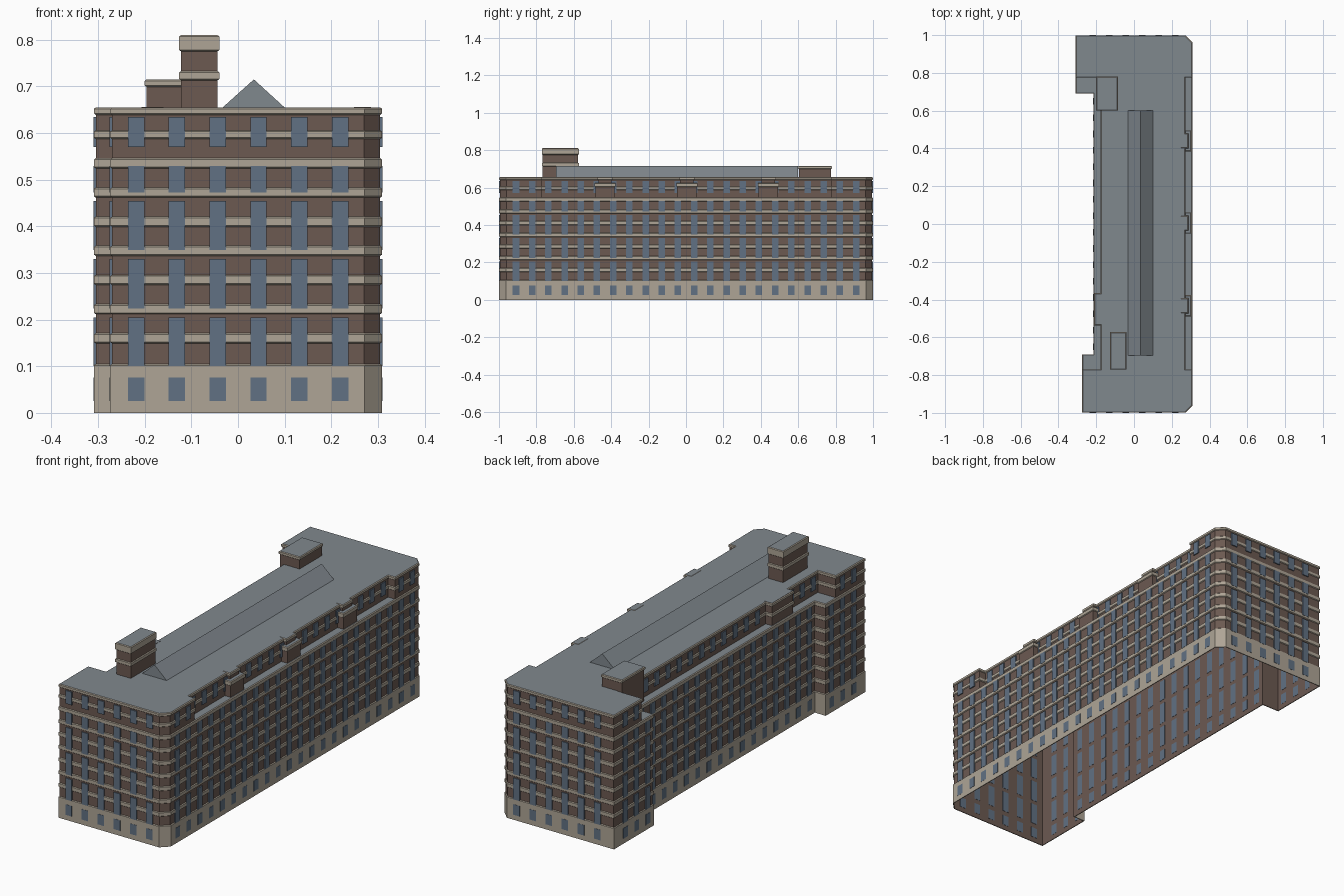
import bpy, bmesh
from mathutils import Vector

if "Cube" in bpy.data.objects:
    bpy.data.objects.remove(bpy.data.objects["Cube"])


def material(name, rgb):
    m = bpy.data.materials.new(name)
    m.diffuse_color = (*rgb, 1)
    m.use_nodes = True
    m.node_tree.nodes["Principled BSDF"].inputs["Base Color"].default_value = m.diffuse_color
    return m


BRICK = material("brown_brick", (0.150, 0.101, 0.083))
STONE = material("beige_stone", (0.425, 0.376, 0.305))
ROOF = material("grey_roof", (0.216, 0.246, 0.270))
GLASS = material("blue_glass", (0.120, 0.165, 0.227))
OUT = 0.004      # how far stone bands stand out from the brick


def finish(bm, name, mats):
    me = bpy.data.meshes.new(name)
    bm.to_mesh(me)
    bm.free()
    for m in mats:
        me.materials.append(m)
    ob = bpy.data.objects.new(name, me)
    bpy.context.collection.objects.link(ob)
    return ob


def offset(poly, d):
    """Mitred outward offset of a counter-clockwise outline."""
    res = []
    for i, p in enumerate(poly):
        p = Vector(p)
        a = (p - Vector(poly[i - 1])).normalized()
        b = (Vector(poly[(i + 1) % len(poly)]) - p).normalized()
        na, nb = Vector((a.y, -a.x)), Vector((b.y, -b.x))
        res.append(p + (na + nb) * d / (1 + na.dot(nb)))
    return res


def rect(x0, x1, y0, y1):
    return [(x0, y0), (x1, y0), (x1, y1), (x0, y1)]


def block(name, poly, z0, z1, bands):
    """Open-bottomed brick prism with a flat roof and projecting stone bands."""
    bm = bmesh.new()

    def loft(profile, mat):
        rings = [[bm.verts.new((p.x, p.y, z)) for p in offset(poly, d)] for d, z in profile]
        n = len(poly)
        for lo, hi in zip(rings, rings[1:]):
            for i in range(n):
                j = (i + 1) % n
                bm.faces.new((lo[i], lo[j], hi[j], hi[i])).material_index = mat
        return rings[-1]

    bm.faces.new(loft([(0, z0), (0, z1)], 0)).material_index = 2
    for b0, b1 in bands:
        c = 0.003
        loft([(0, b0), (OUT, b0 if b0 == 0 else b0 + c), (OUT, b1 - c), (0, b1)], 1)
    return finish(bm, name, (BRICK, STONE, ROOF))


# Main body with its two rear wings
floor_bands = [(0, 0.105)] + [(0.149 + 0.0625 * i, 0.171 + 0.0625 * i) for i in range(6)]
floor_bands.append((0.524, 0.546))
body = [(-0.270, -0.995), (0.270, -0.995), (0.305, -0.960), (0.305, 0.960), (0.270, 0.995),
        (-0.305, 0.995), (-0.305, 0.694), (-0.211, 0.694), (-0.211, -0.694), (-0.270, -0.694)]
block("main_body", body, 0, 0.546, floor_bands)

# Top storey: two end pavilions and the set-back middle
top_bands = [(0.587, 0.606), (0.639, 0.655)]
block("front_pavilion", [(-0.270, -0.995), (0.270, -0.995), (0.305, -0.960),
                         (0.305, -0.773), (-0.270, -0.773)], 0.54, 0.655, top_bands)
block("back_pavilion", [(-0.305, 0.779), (0.305, 0.779), (0.305, 0.960),
                        (0.270, 0.995), (-0.305, 0.995)], 0.54, 0.655, top_bands)
block("middle_top_storey", rect(-0.173, 0.268, -0.773, 0.779), 0.54, 0.655, top_bands)

# Stepped dormers on the right ledge, one wider bay on the left ledge
for i, y in enumerate((-0.433, 0.005, 0.440)):
    block(f"dormer_{i + 1}", rect(0.25, 0.300, y - 0.052, y + 0.052), 0.54, 0.625, [(0.603, 0.625)])
    block(f"dormer_cap_{i + 1}", rect(0.25, 0.284, y - 0.036, y + 0.036), 0.62, 0.656, [(0.639, 0.656)])
block("left_bay", rect(-0.207, -0.16, -0.533, -0.370), 0.54, 0.656, top_bands)

# Rooftop penthouses
block("tall_penthouse", rect(-0.122, -0.044, -0.767, -0.577), 0.65, 0.81,
      [(0.713, 0.733), (0.775, 0.81)])
block("low_penthouse", rect(-0.196, -0.089, 0.604, 0.776), 0.54, 0.715, [(0.699, 0.715)])

# Ridged skylight
bm = bmesh.new()
ends = [[bm.verts.new((x, y, z)) for x, z in ((-0.035, 0.653), (0.102, 0.653), (0.034, 0.715))]
        for y in (-0.695, 0.600)]
bm.faces.new(ends[0])
bm.faces.new(ends[1][::-1])
for i in range(3):
    j = (i + 1) % 3
    bm.faces.new((ends[0][j], ends[0][i], ends[1][i], ends[1][j]))
finish(bm, "skylight", (ROOF,))

# Window plates
LOWER = [(0.025, 0.076), (0.100, 0.205), (0.224, 0.330), (0.349, 0.454), (0.473, 0.529)]
UPPER = [(0.570, 0.634)]
ALL = LOWER + UPPER
W = 0.0175


def windows(name, axis, wall, sign, centres, rows):
    """Thin plates on the wall facing sign * axis."""
    bm = bmesh.new()
    depth = 0.006
    for c in centres:
        for z0, z1 in rows:
            mid = wall + sign * (depth / 2 - 0.001)
            loc = (mid, c) if axis == "x" else (c, mid)
            size = (depth, 2 * W) if axis == "x" else (2 * W, depth)
            vs = bmesh.ops.create_cube(bm, size=1)["verts"]
            bmesh.ops.scale(bm, vec=(*size, z1 - z0), verts=vs)
            bmesh.ops.translate(bm, vec=(*loc, (z0 + z1) / 2), verts=vs)
    finish(bm, name, (GLASS,))


cols_x = [-0.2185 + 0.0875 * i for i in range(6)]
cols_y = [-0.909 + 0.0866 * i for i in range(22)]
inner = [y for y in cols_y if abs(y) < 0.75]
outer = [y for y in cols_y if abs(y) > 0.80]
recess = [y for y in cols_y if abs(y) < 0.68]
windows("front_windows", "y", -0.995, -1, cols_x, ALL)
windows("back_windows", "y", 0.995, 1, cols_x, ALL)
windows("right_windows", "x", 0.305, 1, cols_y, LOWER)
windows("right_pavilion_windows", "x", 0.305, 1, outer, UPPER)
windows("right_top_windows", "x", 0.268, 1, inner, UPPER)
windows("left_windows", "x", -0.211, -1, recess, LOWER)
windows("left_top_windows", "x", -0.173, -1, inner, UPPER)
for label, wall, s in (("front", -0.270, -1), ("back", -0.305, 1)):
    windows(label + "_wing_windows", "x", wall, -1, [y for y in cols_y if y * s > 0.70], LOWER)
    windows(label + "_wing_top_windows", "x", wall, -1, [y for y in outer if y * s > 0], UPPER)
